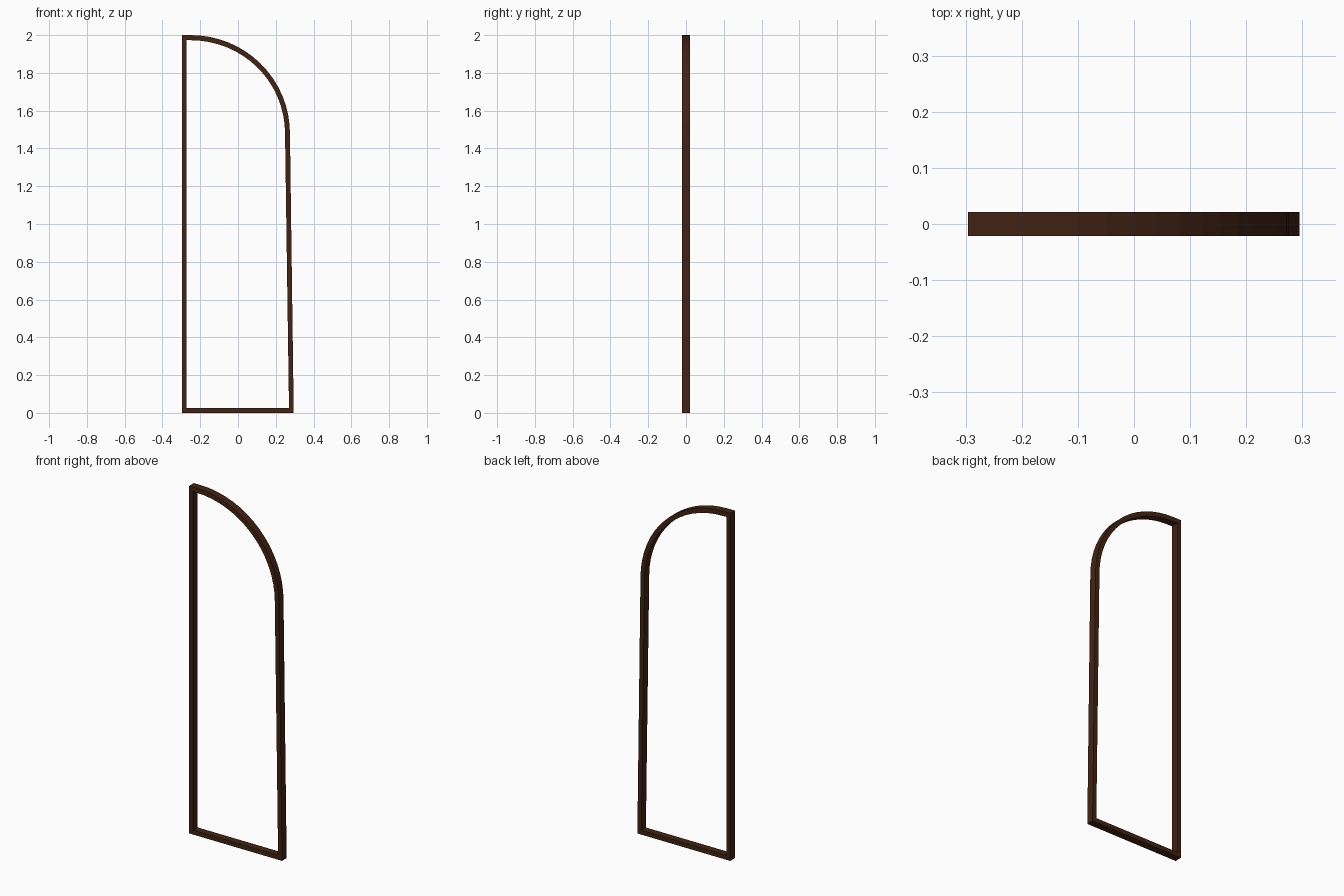
import bpy, bmesh, math

if "Cube" in bpy.data.objects:
    bpy.data.objects.remove(bpy.data.objects["Cube"])

DEPTH = 0.042
SEGS = 16

wood = bpy.data.materials.new("dark brown wood")
wood.diffuse_color = (0.055, 0.017, 0.006, 1)
wood.use_nodes = True
wood.node_tree.nodes["Principled BSDF"].inputs["Base Color"].default_value = wood.diffuse_color


def outline(left, bottom, right_foot, right_spring, spring_z, top, centre_x):
    """Half-arch outline: straight left side, tapered right side, quarter arch."""
    pts = [(left, bottom), (right_foot, bottom)]
    for i in range(SEGS + 1):
        a = math.pi / 2 * i / SEGS
        pts.append((centre_x + (right_spring - centre_x) * math.cos(a),
                    spring_z + (top - spring_z) * math.sin(a)))
    pts.append((left, top))
    return pts


# half-arch frame: matching outer and inner outlines joined into a ring
outer = outline(-0.296, 0.0, 0.295, 0.275, 1.48, 2.0, -0.25)
inner = outline(-0.272, 0.025, 0.270, 0.249, 1.48, 1.973, -0.25)

bm = bmesh.new()
rings = [[bm.verts.new((x, y, z)) for x, z in loop]
         for loop, y in ((outer, -DEPTH / 2), (inner, -DEPTH / 2),
                         (inner, DEPTH / 2), (outer, DEPTH / 2))]
n = len(outer)
for k in range(4):
    a, b = rings[k], rings[(k + 1) % 4]
    for i in range(n):
        j = (i + 1) % n
        bm.faces.new((a[i], a[j], b[j], b[i]))
bmesh.ops.recalc_face_normals(bm, faces=bm.faces)

mesh = bpy.data.meshes.new("half_arch_frame")
bm.to_mesh(mesh)
bm.free()
mesh.materials.append(wood)
frame = bpy.data.objects.new("half_arch_frame", mesh)
bpy.context.collection.objects.link(frame)
